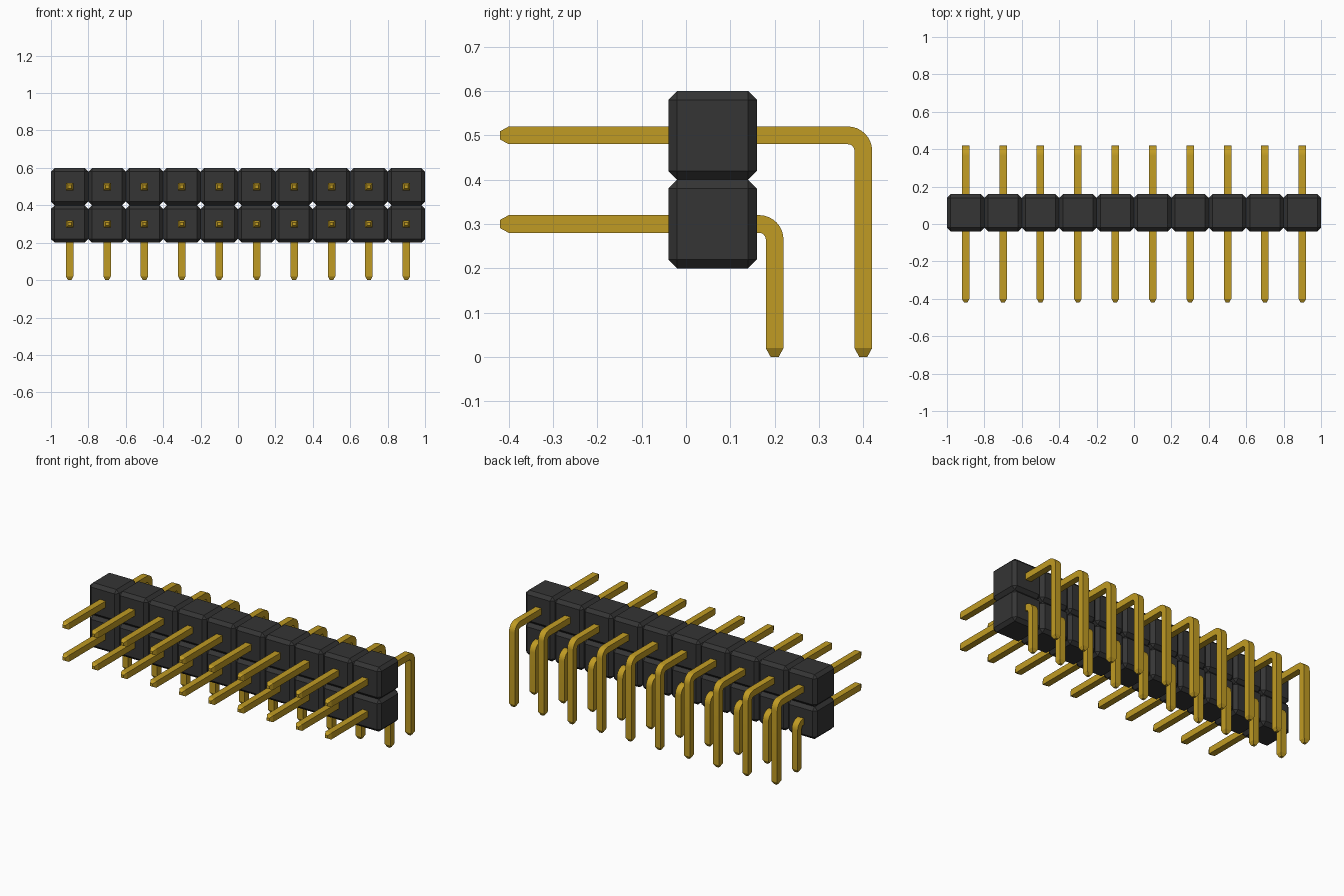
import bpy
import bmesh
import math
from mathutils import Vector

if "Cube" in bpy.data.objects:
    bpy.data.objects.remove(bpy.data.objects["Cube"], do_unlink=True)

COLUMNS, PITCH = 10, 0.2
BODY_Y = 0.06           # centre of the plastic housing
HALF = 0.02             # half width of a pin
TIP, TIP_HALF = 0.02, 0.009
BEND = 0.035            # bend radius along the pin's centre line


def material(name, rgb, roughness, metallic=0.0):
    mat = bpy.data.materials.new(name)
    mat.diffuse_color = (*rgb, 1)
    mat.use_nodes = True
    bsdf = next(n for n in mat.node_tree.nodes if n.type == "BSDF_PRINCIPLED")
    bsdf.inputs["Base Color"].default_value = (*rgb, 1)
    bsdf.inputs["Roughness"].default_value = roughness
    bsdf.inputs["Metallic"].default_value = metallic
    return mat


def to_mesh(bm, name, mat):
    bmesh.ops.recalc_face_normals(bm, faces=bm.faces)
    mesh = bpy.data.meshes.new(name)
    bm.to_mesh(mesh)
    bm.free()
    mesh.materials.append(mat)
    return mesh


def place(name, mesh, location):
    obj = bpy.data.objects.new(name, mesh)
    obj.location = location
    bpy.context.collection.objects.link(obj)


def housing_cell(mat):
    """Plastic cube with every edge chamfered."""
    bm = bmesh.new()
    bmesh.ops.create_cube(bm, size=PITCH)
    bmesh.ops.bevel(bm, geom=bm.edges[:], offset=0.02, segments=1,
                    affect="EDGES")
    return to_mesh(bm, "housing_cell", mat)


def bent_pin(name, z, y_leg, mat, steps=8):
    """Square wire running back at height z, then down at y_leg."""
    # each section: y, z, direction angle (0 = back, 90 degrees = down), half width
    sections = [(-0.42, z, 0, TIP_HALF), (-0.42 + TIP, z, 0, HALF)]
    for i in range(steps + 1):
        a = math.pi / 2 * i / steps
        sections.append((y_leg - BEND + BEND * math.sin(a),
                         z - BEND + BEND * math.cos(a), a, HALF))
    sections += [(y_leg, TIP, math.pi / 2, HALF),
                 (y_leg, 0, math.pi / 2, TIP_HALF)]

    bm = bmesh.new()
    rings = []
    for y, zc, a, h in sections:
        outward = Vector((0, math.sin(a), math.cos(a)))
        rings.append([bm.verts.new(Vector((sx * h, y, zc)) + outward * so * h)
                      for sx, so in ((-1, -1), (1, -1), (1, 1), (-1, 1))])
    for r0, r1 in zip(rings, rings[1:]):
        for k in range(4):
            n = (k + 1) % 4
            bm.faces.new((r0[k], r0[n], r1[n], r1[k]))
    bm.faces.new(rings[0])
    bm.faces.new(rings[-1])
    mesh = to_mesh(bm, name, mat)
    # smooth bend, sharp wire edges and tips
    mesh.polygons.foreach_set("use_smooth", [True] * len(mesh.polygons))
    mesh.set_sharp_from_angle(angle=math.radians(20))
    return mesh


black = material("black plastic", (0.035, 0.035, 0.035), 0.6)
gold = material("gold metal", (0.53, 0.33, 0.017), 0.4)

cell = housing_cell(black)
lower_pin = bent_pin("lower_pin", 0.3, 0.2, gold)
upper_pin = bent_pin("upper_pin", 0.5, 0.4, gold)

# Two rows of cells and pins
for i in range(COLUMNS):
    x = (i - (COLUMNS - 1) / 2) * PITCH
    for row, z, pin in (("lower", 0.3, lower_pin), ("upper", 0.5, upper_pin)):
        place(f"{row}_housing_{i + 1}", cell, (x, BODY_Y, z))
        place(f"{row}_pin_{i + 1}", pin, (x, 0, 0))
